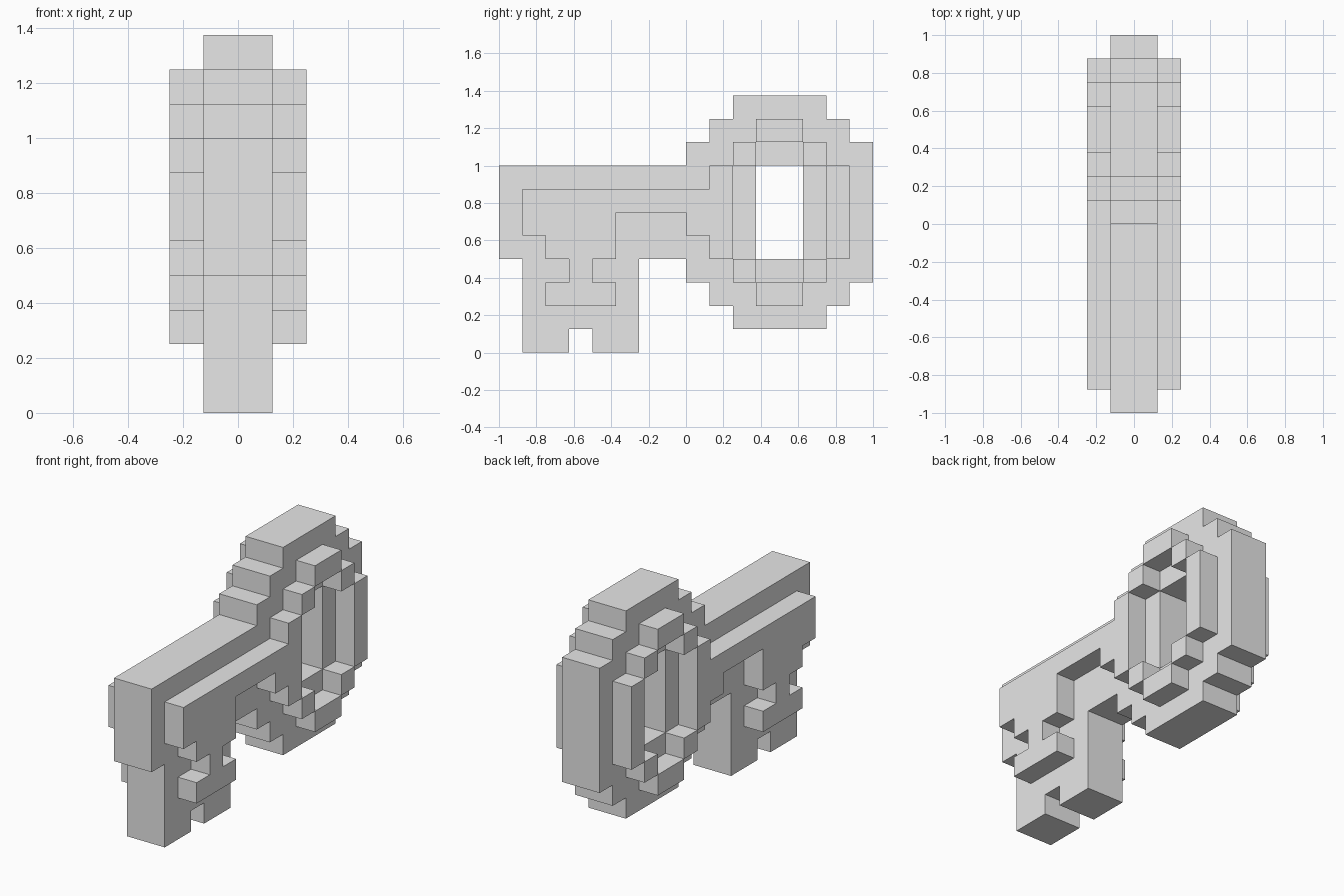
import bpy
import bmesh
from mathutils import Vector

U = 0.125  # one block of the stepped design

default = bpy.data.objects.get("Cube")
if default:
    bpy.data.objects.remove(default, do_unlink=True)

grey = bpy.data.materials.new("light_grey")
grey.use_nodes = True
colour = (0.8, 0.8, 0.8, 1)
grey.diffuse_color = colour
grey.node_tree.nodes["Principled BSDF"].inputs["Base Color"].default_value = colour


def steps(start, moves):
    """Outline of alternating y and z moves, in blocks, from a start corner."""
    y, z = start
    points = []
    for i, move in enumerate(moves):
        points.append((y, z))
        if i % 2 == 0:
            y += move
        else:
            z += move
    return points


def rect(y0, y1, z0, z1):
    return [(y0, z0), (y1, z0), (y1, z1), (y0, z1)]


def slab(name, loops, x0, x1, mirrored=False):
    """Fill side outlines (later loops inside the first are holes), give thickness."""
    bm = bmesh.new()
    edges = []
    for loop in loops:
        verts = [bm.verts.new((x0 * U, y * U, z * U)) for y, z in loop]
        edges += [bm.edges.new((v, verts[i - 1])) for i, v in enumerate(verts)]
    bmesh.ops.triangle_fill(bm, edges=edges, use_beauty=True)
    out = bmesh.ops.extrude_face_region(bm, geom=bm.faces[:], use_keep_orig=True)
    moved = [g for g in out["geom"] if isinstance(g, bmesh.types.BMVert)]
    bmesh.ops.translate(bm, verts=moved, vec=Vector(((x1 - x0) * U, 0, 0)))
    bmesh.ops.recalc_face_normals(bm, faces=bm.faces[:])
    mesh = bpy.data.meshes.new(name)
    bm.to_mesh(mesh)
    bm.free()
    mesh.materials.append(grey)
    obj = bpy.data.objects.new(name, mesh)
    bpy.context.collection.objects.link(obj)
    if mirrored:
        mod = obj.modifiers.new("both_sides", "MIRROR")
        mod.use_mirror_merge = False
    return obj


# Key body: shaft, toothed bit and stepped ring handle with a window
body = steps((-8, 8), [8, 1, 1, 1, 1, 1, 4, -1, 1, -1, 1, -6, -1, -1, -1, -1,
                       -4, 1, -1, 1, -1, 1, -2, -4, -2, 1, -1, -1, -2, 4, -1, 4])
slab("key_body", [body, rect(3, 5, 4, 8)], -1, 1)

# Raised shaft and bit, joined to the inner bar of the ring
shaft = steps((-7, 7), [8, 1, 1, -4, -1, 1, -1, 1, -3, -2, -1, -1,
                        1, -1, -3, 1, 1, 1, -1, 1, -1, 2])
slab("raised_shaft", [shaft], 1, 2, mirrored=True)

# Raised ring made of bars and corner blocks
slab("raised_ring_back_bar", [rect(6, 7, 4, 8)], 1, 2, mirrored=True)
for level, z_corner, z_bar in (("upper", 8, 9), ("lower", 3, 2)):
    slab(f"raised_ring_{level}_bar", [rect(3, 5, z_bar, z_bar + 1)], 1, 2, mirrored=True)
    for end, y in (("front", 2), ("back", 5)):
        slab(f"raised_ring_{level}_{end}_corner",
             [rect(y, y + 1, z_corner, z_corner + 1)], 1, 2, mirrored=True)
